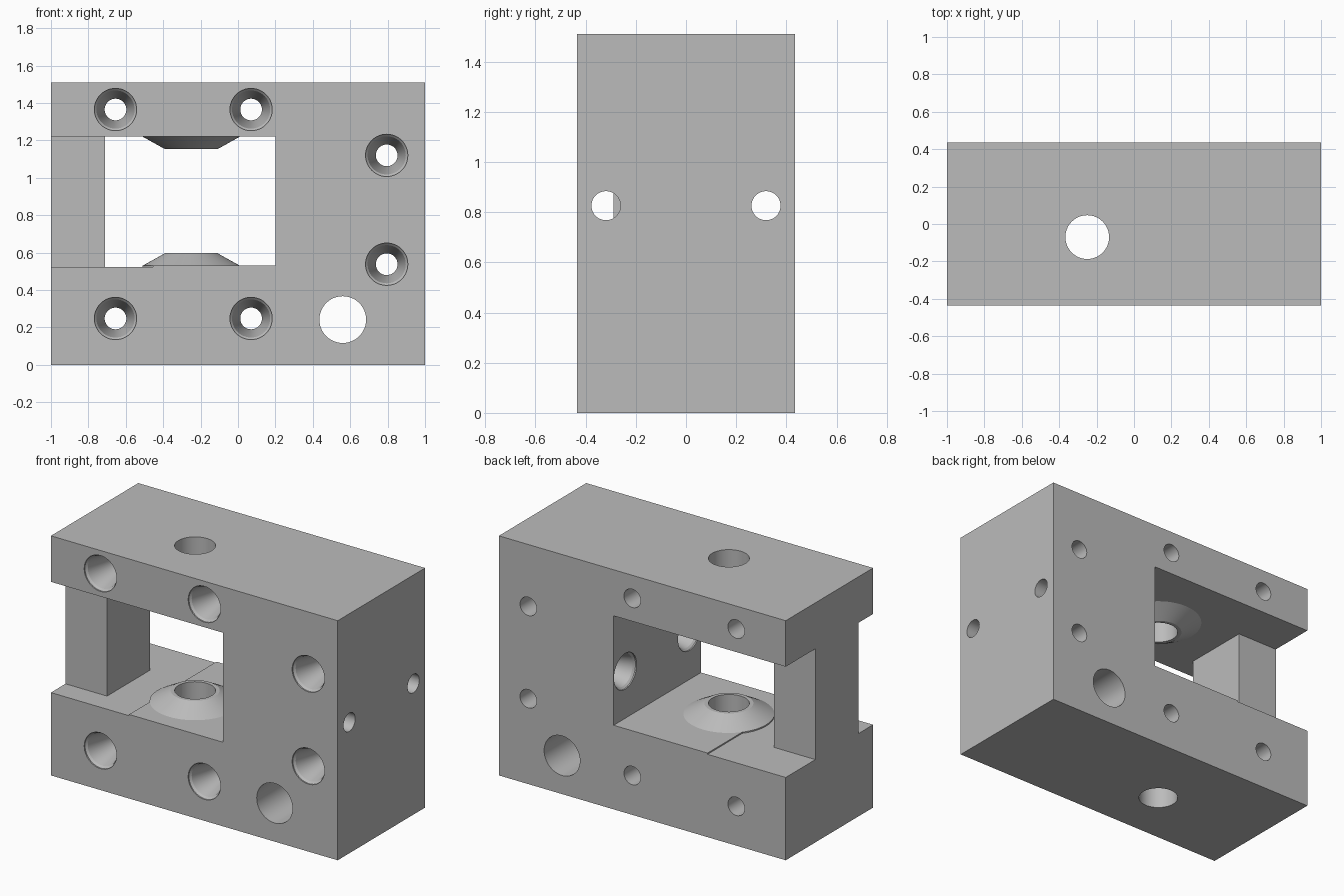
import bpy
import bmesh
import math
from mathutils import Matrix, Vector

if "Cube" in bpy.data.objects:
    bpy.data.objects.remove(bpy.data.objects["Cube"], do_unlink=True)

HALF_Y, TOP = 0.435, 1.51
FLOOR, STEP, CEILING = 0.522, 0.53, 1.22
PILLAR_X, WALL_X = -0.71, 0.20
BORE = Vector((-0.25, -0.07, 0))

grey = bpy.data.materials.new("machined grey")
grey.use_nodes = True
colour = (0.5, 0.5, 0.5, 1)
grey.diffuse_color = colour
grey.node_tree.nodes["Principled BSDF"].inputs["Base Color"].default_value = colour


def finish(name, bm):
    bmesh.ops.recalc_face_normals(bm, faces=bm.faces)
    mesh = bpy.data.meshes.new(name)
    bm.to_mesh(mesh)
    bm.free()
    mesh.materials.append(grey)
    obj = bpy.data.objects.new(name, mesh)
    bpy.context.collection.objects.link(obj)
    return obj


def box(name, low, high):
    low, high = Vector(low), Vector(high)
    bm = bmesh.new()
    bmesh.ops.create_cube(bm, size=1)
    bmesh.ops.scale(bm, vec=high - low, verts=bm.verts)
    bmesh.ops.translate(bm, vec=(low + high) / 2, verts=bm.verts)
    return finish(name, bm)


def turned(name, origin, axis, profile, sides=48):
    """Closed solid of revolution from (distance along axis, radius) pairs."""
    bm = bmesh.new()
    rings = []
    for dist, radius in profile:
        rings.append([bm.verts.new((radius * math.cos(a), radius * math.sin(a), dist))
                      for a in (2 * math.pi * i / sides for i in range(sides))])
    for lower, upper in zip(rings, rings[1:]):
        for i in range(sides):
            j = (i + 1) % sides
            bm.faces.new((lower[i], lower[j], upper[j], upper[i]))
    bm.faces.new(rings[0])
    bm.faces.new(rings[-1])
    turn = Vector((0, 0, 1)).rotation_difference(Vector(axis)).to_matrix().to_4x4()
    bm.transform(Matrix.Translation(Vector(origin)) @ turn)
    return finish(name, bm)


def combine(target, tool, operation="DIFFERENCE"):
    tool.hide_render = True
    mod = target.modifiers.new(tool.name, "BOOLEAN")
    mod.operation = operation
    mod.solver = "EXACT"
    mod.object = tool
    bpy.ops.object.select_all(action="DESELECT")
    bpy.context.view_layer.objects.active = target
    target.select_set(True)
    bpy.ops.object.modifier_apply(modifier=mod.name)
    bpy.data.objects.remove(tool, do_unlink=True)


# Main block
block = box("clamp_block", (-1, -HALF_Y, 0), (1, HALF_Y, TOP))

# Through window, with a shallow step in its floor
combine(block, box("window", (PILLAR_X, -1, STEP), (WALL_X, 1, CEILING)))
combine(block, box("floor_step", (PILLAR_X, -1, FLOOR), (-0.455, 1, 0.8)))

# Notches before and behind the side pillar
combine(block, box("front_notch", (-1.2, -1, FLOOR), (-0.6, -0.29, CEILING)))
combine(block, box("back_notch", (-1.2, 0.14, FLOOR), (-0.6, 1, CEILING)))

# Conical bosses on the floor and ceiling of the window
boss = [(-0.05, 0.26), (0, 0.26), (0.067, 0.14)]
for name, z, axis in (("lower_boss", STEP, 1), ("upper_boss", CEILING, -1)):
    combine(block, turned(name, BORE + Vector((0, 0, z)), (0, 0, axis), boss, 64), "UNION")

# Vertical bore and large cross hole
combine(block, turned("vertical_bore", BORE, (0, 0, 1), [(-0.2, 0.117), (1.8, 0.117)]))
combine(block, turned("cross_hole", (0.56, 0, 0.242), (0, 1, 0), [(-1, 0.125), (1, 0.125)]))

# Countersunk screw holes from the front
screw = [(-0.02, 0.113), (0.008, 0.113), (0.02, 0.102), (0.2, 0.058), (1.2, 0.058)]
for x, z in [(-0.655, 1.365), (0.07, 1.365), (-0.655, 0.248), (0.07, 0.248),
             (0.795, 1.12), (0.795, 0.538)]:
    combine(block, turned("screw_hole", (x, -HALF_Y, z), (0, 1, 0), screw))

# Countersunk screw holes from the window wall out through the side
for y in (-0.319, 0.319):
    combine(block, turned("side_screw_hole", (WALL_X, y, 0.826), (1, 0, 0), screw))

bpy.ops.object.shade_smooth_by_angle(angle=math.radians(20))
